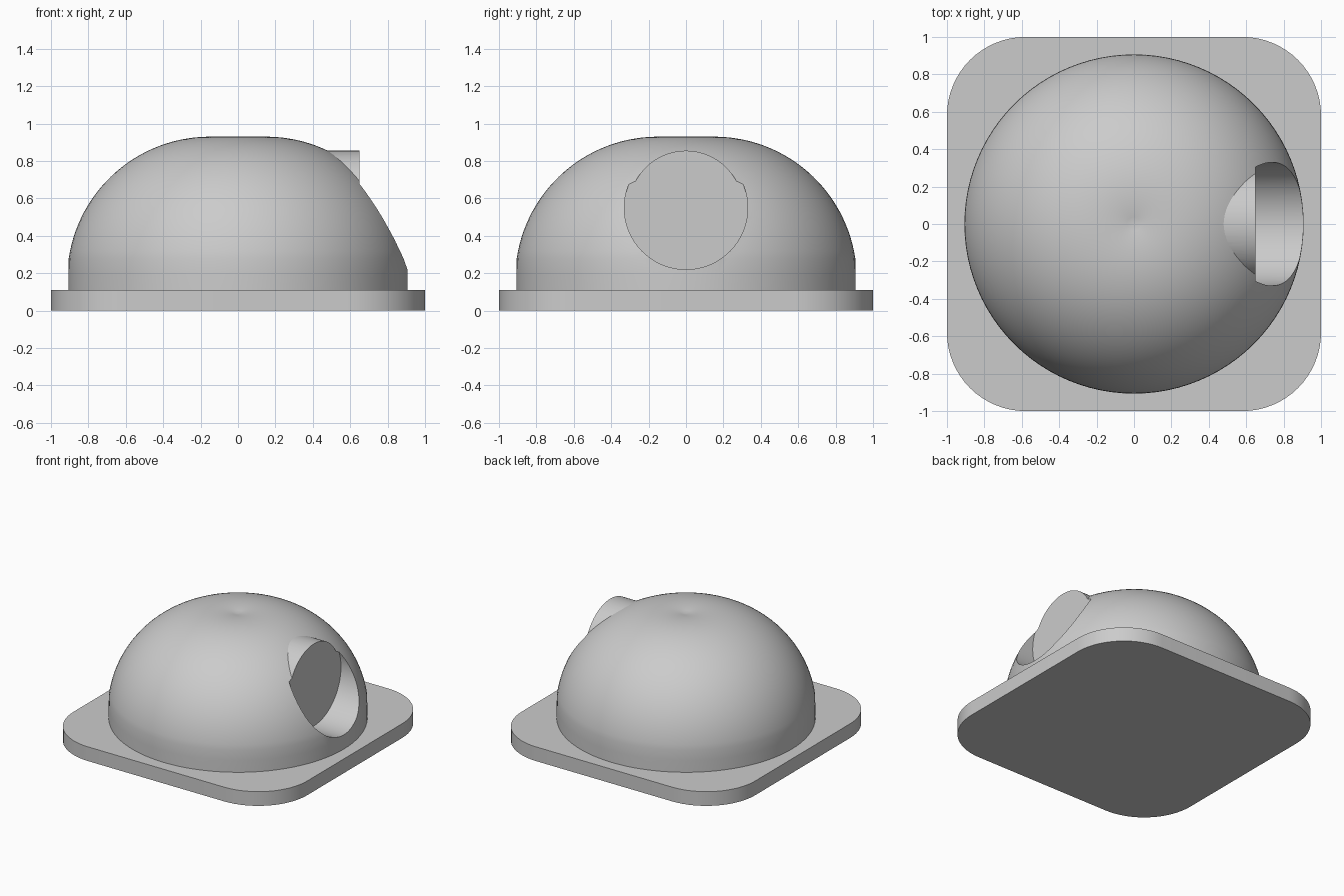
import bpy, bmesh, math
from mathutils import Matrix

cube = bpy.data.objects.get("Cube")
if cube:
    bpy.data.objects.remove(cube, do_unlink=True)

# Single grey material
grey = bpy.data.materials.new("plain grey")
grey.use_nodes = True
colour = (0.6, 0.6, 0.6, 1)
grey.diffuse_color = colour
grey.node_tree.nodes["Principled BSDF"].inputs["Base Color"].default_value = colour


def make_object(name, bm):
    bmesh.ops.recalc_face_normals(bm, faces=bm.faces)
    mesh = bpy.data.meshes.new(name)
    bm.to_mesh(mesh)
    bm.free()
    mesh.materials.append(grey)
    obj = bpy.data.objects.new(name, mesh)
    bpy.context.collection.objects.link(obj)
    return obj


def activate(obj):
    bpy.ops.object.select_all(action='DESELECT')
    obj.select_set(True)
    bpy.context.view_layer.objects.active = obj


def smooth(obj):
    activate(obj)
    bpy.ops.object.shade_smooth_by_angle(angle=math.radians(20))


def side_cylinder(name, radius, x0, x1, z):
    bm = bmesh.new()
    place = Matrix.Translation(((x0 + x1) / 2, 0, z)) @ Matrix.Rotation(math.pi / 2, 4, 'Y')
    bmesh.ops.create_cone(bm, cap_ends=True, segments=96, radius1=radius,
                          radius2=radius, depth=x1 - x0, matrix=place)
    return make_object(name, bm)


def boolean(target, tool, operation):
    activate(target)
    mod = target.modifiers.new(operation.lower(), 'BOOLEAN')
    mod.operation = operation
    mod.solver = 'EXACT'
    mod.object = tool
    bpy.ops.object.modifier_apply(modifier=mod.name)
    bpy.data.objects.remove(tool, do_unlink=True)


# Base plate: rounded square, extruded upwards
corner, arc_steps, height = 0.42, 16, 0.11
bm = bmesh.new()
ring = []
for quarter in range(4):
    middle = math.radians(45 + 90 * quarter)
    cx = math.copysign(1 - corner, math.cos(middle))
    cy = math.copysign(1 - corner, math.sin(middle))
    for i in range(arc_steps + 1):
        a = math.pi / 2 * (quarter + i / arc_steps)
        ring.append(bm.verts.new((cx + corner * math.cos(a), cy + corner * math.sin(a), 0)))
floor = bm.faces.new(ring)
top = bmesh.ops.extrude_face_region(bm, geom=[floor], use_keep_orig=True)
bmesh.ops.translate(bm, vec=(0, 0, height),
                    verts=[v for v in top["geom"] if isinstance(v, bmesh.types.BMVert)])
smooth(make_object("base_plate", bm))

# Dome: short wall, then an offset arc that dips slightly at the pole
arc_r, arc_x, arc_z = 0.7635, 0.15, 0.1665
start = math.asin((0.28 - arc_z) / arc_r)
end = math.acos(-arc_x / arc_r)
steps = 32
profile = [(0, 0.05), (0.907, 0.05), (0.907, 0.2)]
for i in range(steps + 1):
    a = start + (end - start) * i / steps
    profile.append((max(0, arc_x + arc_r * math.cos(a)), arc_z + arc_r * math.sin(a)))
bm = bmesh.new()
verts = [bm.verts.new((x, 0, z)) for x, z in profile]
edges = [bm.edges.new(pair) for pair in zip(verts, verts[1:])]
bmesh.ops.spin(bm, geom=verts + edges, cent=(0, 0, 0), axis=(0, 0, 1),
               angle=2 * math.pi, steps=96, use_merge=False)
bmesh.ops.remove_doubles(bm, verts=bm.verts, dist=0.0005)
dome = make_object("dome", bm)

# Side port: a raised plug, cut flat by a slightly wider round pocket
boolean(dome, side_cylinder("port_plug", 0.305, 0.3, 0.8, 0.55), 'UNION')
boolean(dome, side_cylinder("port_pocket", 0.33, 0.65, 1.3, 0.55), 'DIFFERENCE')
smooth(dome)
